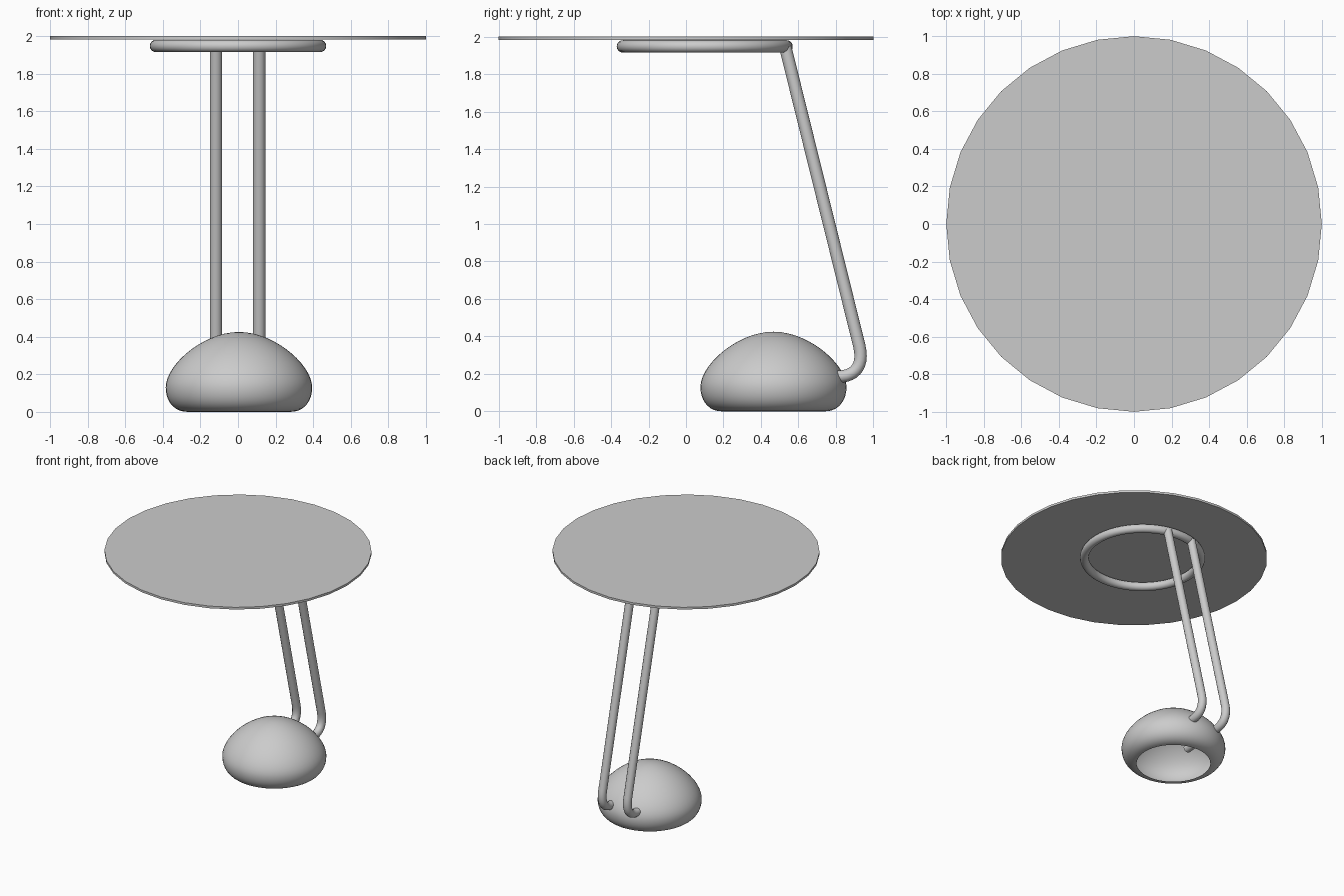
import bpy, bmesh, math
from mathutils import Vector, Matrix
from mathutils.geometry import interpolate_bezier

cube = bpy.data.objects.get("Cube")
if cube:
    bpy.data.objects.remove(cube, do_unlink=True)

# Single grey finish
grey = bpy.data.materials.new("light_grey")
grey.use_nodes = True
colour = (0.6, 0.6, 0.6, 1)
grey.diffuse_color = colour
grey.node_tree.nodes["Principled BSDF"].inputs["Base Color"].default_value = colour

TUBE = 0.033


def finish(obj, name, angle=40):
    obj.name = name
    obj.data.materials.clear()
    obj.data.materials.append(grey)
    bpy.ops.object.select_all(action="DESELECT")
    obj.select_set(True)
    bpy.context.view_layer.objects.active = obj
    bpy.ops.object.shade_smooth_by_angle(angle=math.radians(angle))


def bezier(points, steps):
    return interpolate_bezier(*[Vector(p) for p in points], steps)


# Thin round table top
bpy.ops.mesh.primitive_cylinder_add(vertices=32, radius=1, depth=0.018, location=(0, 0, 1.991))
finish(bpy.context.object, "table_top", 20)

# Support ring under the top
bpy.ops.mesh.primitive_torus_add(major_radius=0.437, minor_radius=TUBE, major_segments=64,
                                 minor_segments=16, location=(0, 0.1, 1.948))
finish(bpy.context.object, "support_ring")

# Hollow domed foot, open underneath: crown, bulge and tucked-in rim
profile = bezier([(0, 0, 0.425), (0.19, 0, 0.425), (0.39, 0, 0.25), (0.39, 0, 0.13)], 16)
profile += bezier([(0.39, 0, 0.13), (0.39, 0, 0.05), (0.34, 0, 0), (0.277, 0, 0)], 10)[1:]
bm = bmesh.new()
verts = [bm.verts.new(p) for p in profile]
edges = [bm.edges.new(pair) for pair in zip(verts, verts[1:])]
bmesh.ops.spin(bm, geom=verts + edges, cent=(0, 0, 0), axis=(0, 0, 1),
               angle=2 * math.pi, steps=48, use_duplicate=False)
bmesh.ops.remove_doubles(bm, verts=bm.verts, dist=0.0005)
bmesh.ops.recalc_face_normals(bm, faces=bm.faces)
if sum(f.normal.dot(f.calc_center_median() - Vector((0, 0, 0.15))) for f in bm.faces) < 0:
    bmesh.ops.reverse_faces(bm, faces=bm.faces)
bmesh.ops.transform(bm, matrix=Matrix.Translation((0.005, 0.467, 0)), verts=bm.verts)
mesh = bpy.data.meshes.new("domed_foot")
bm.to_mesh(mesh)
bm.free()
foot = bpy.data.objects.new("domed_foot", mesh)
bpy.context.collection.objects.link(foot)
finish(foot, "domed_foot", 60)

# Pair of bent tube legs, hooked into the back of the foot
for side, x in (("left", 0.113), ("right", -0.117)):
    path = [Vector((x, 0.53, 1.945))]
    path += bezier([(x, 0.925, 0.35), (x, 0.952, 0.24), (x, 0.9, 0.185), (x, 0.81, 0.185)], 12)
    path.append(Vector((x, 0.48, 0.165)))
    curve = bpy.data.curves.new("leg", "CURVE")
    curve.dimensions = "3D"
    curve.bevel_depth = TUBE
    curve.bevel_resolution = 4
    curve.use_fill_caps = True
    spline = curve.splines.new("POLY")
    spline.points.add(len(path) - 1)
    for point, co in zip(spline.points, path):
        point.co = (*co, 1)
    leg = bpy.data.objects.new("leg", curve)
    bpy.context.collection.objects.link(leg)
    bpy.ops.object.select_all(action="DESELECT")
    leg.select_set(True)
    bpy.context.view_layer.objects.active = leg
    bpy.ops.object.convert(target="MESH")
    finish(bpy.context.object, side + "_leg")
